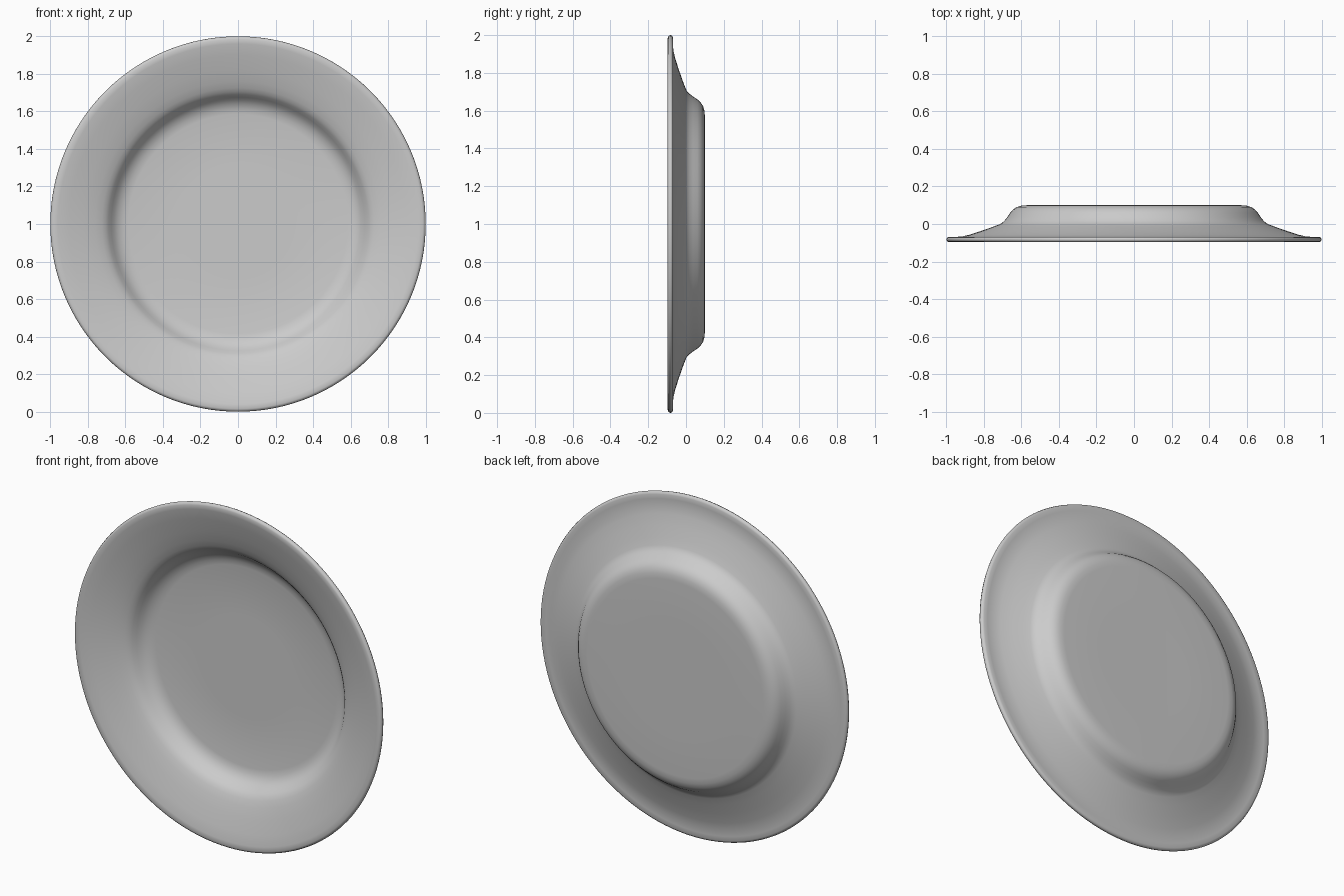
import bpy, bmesh, math

if "Cube" in bpy.data.objects:
    bpy.data.objects.remove(bpy.data.objects["Cube"])

SEGMENTS = 128

# Plate cross-section as (radius, y): back centre, round the rim, to front centre
profile = [
    (0.0, 0.098), (0.30, 0.099), (0.57, 0.100), (0.60, 0.098), (0.625, 0.090),
    (0.645, 0.077), (0.66, 0.060), (0.675, 0.037), (0.69, 0.018), (0.705, 0.004),
    (0.72, -0.003), (0.76, -0.018), (0.82, -0.039), (0.88, -0.058),
    (0.92, -0.067), (0.96, -0.069), (0.985, -0.068), (0.996, -0.073),
    (1.0, -0.082), (0.996, -0.092), (0.985, -0.097), (0.96, -0.094),
    (0.90, -0.079), (0.82, -0.055), (0.76, -0.036), (0.725, -0.021),
    (0.705, -0.010), (0.69, 0.004), (0.675, 0.023), (0.66, 0.041),
    (0.64, 0.057), (0.615, 0.068), (0.585, 0.074), (0.30, 0.075), (0.0, 0.075),
]


def lathe(name, points, material):
    """Spin a profile around the y axis, centred at z = 1."""
    bm = bmesh.new()
    rings = []
    for r, y in points:
        count = 1 if r == 0 else SEGMENTS
        rings.append([bm.verts.new((r * math.cos(2 * math.pi * i / SEGMENTS), y,
                                    1 + r * math.sin(2 * math.pi * i / SEGMENTS)))
                      for i in range(count)])
    for a, b in zip(rings, rings[1:]):
        for i in range(SEGMENTS):
            j = (i + 1) % SEGMENTS
            if len(a) == 1:
                bm.faces.new((a[0], b[i], b[j]))
            elif len(b) == 1:
                bm.faces.new((a[i], b[0], a[j]))
            else:
                bm.faces.new((a[i], b[i], b[j], a[j]))
    bmesh.ops.recalc_face_normals(bm, faces=bm.faces[:])
    mesh = bpy.data.meshes.new(name)
    bm.to_mesh(mesh)
    bm.free()
    mesh.materials.append(material)
    obj = bpy.data.objects.new(name, mesh)
    bpy.context.collection.objects.link(obj)
    return obj


# Glaze colour
grey = bpy.data.materials.new("light_grey")
grey.diffuse_color = (0.6, 0.6, 0.6, 1)
grey.use_nodes = True
grey.node_tree.nodes["Principled BSDF"].inputs["Base Color"].default_value = grey.diffuse_color

# Dinner plate standing on its rim, eating side towards -y
plate = lathe("plate", profile, grey)
bpy.context.view_layer.objects.active = plate
plate.select_set(True)
bpy.ops.object.shade_smooth_by_angle(angle=math.radians(50))
